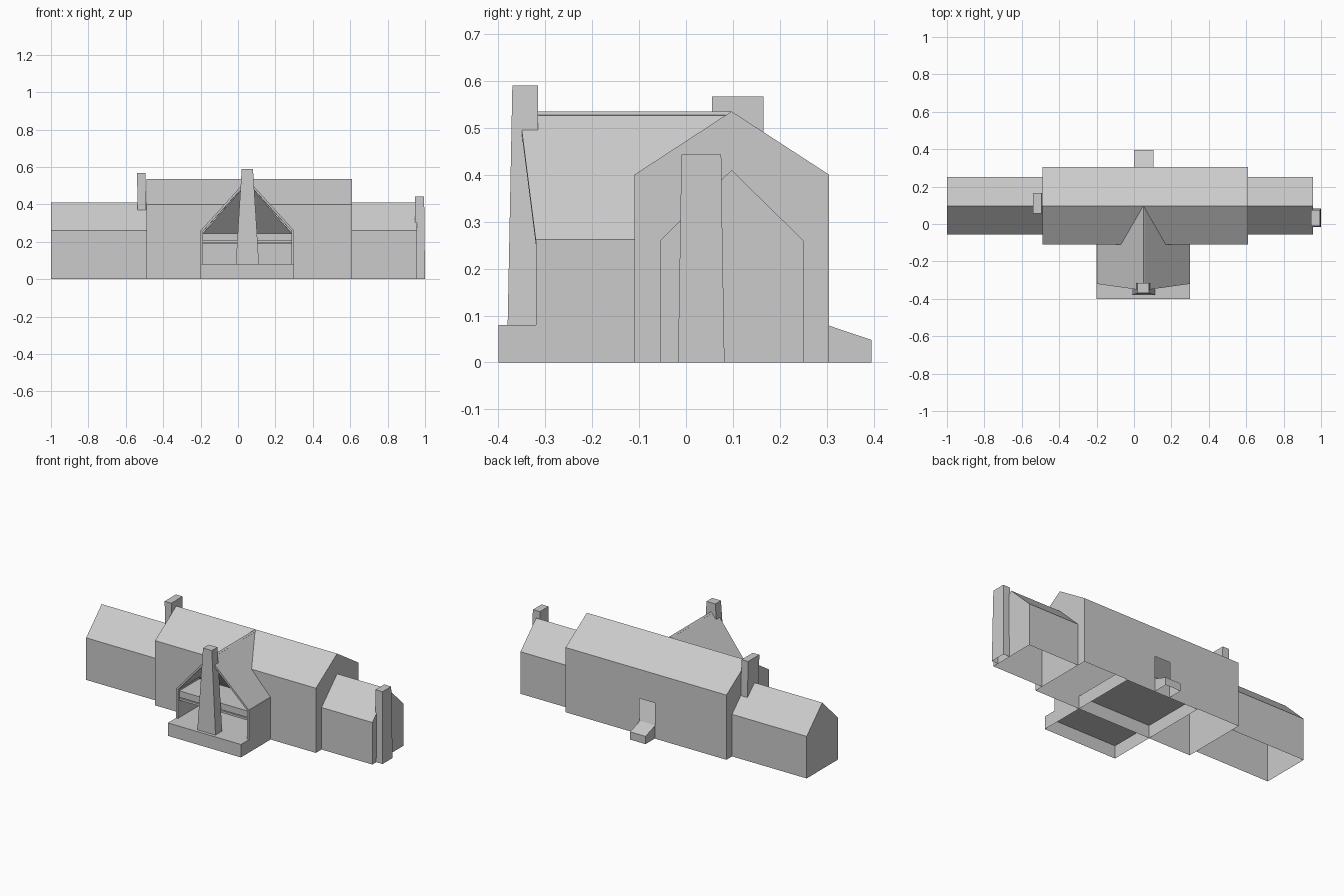
import bpy

cube = bpy.data.objects.get("Cube")
if cube:
    bpy.data.objects.remove(cube, do_unlink=True)

GREY = (0.6, 0.6, 0.6, 1)
grey = bpy.data.materials.new("plain_grey")
grey.use_nodes = True
grey.diffuse_color = GREY
grey.node_tree.nodes["Principled BSDF"].inputs["Base Color"].default_value = GREY

MID = 0.05      # porch centre line
RIDGE_Y = 0.097


def make(name, verts, faces, thickness=0):
    mesh = bpy.data.meshes.new(name)
    mesh.from_pydata(verts, [], faces)
    mesh.materials.append(grey)
    obj = bpy.data.objects.new(name, mesh)
    bpy.context.collection.objects.link(obj)
    if thickness:
        mod = obj.modifiers.new("thickness", "SOLIDIFY")
        mod.thickness = thickness
        mod.offset = -1
    return obj


def block(name, low, high, z0, z1, bottom=True):
    """Prism between two rectangles (x0, x1, y0, y1) at z0 and z1."""
    verts = []
    for (xa, xb, ya, yb), z in ((low, z0), (high, z1)):
        verts += [(xa, ya, z), (xb, ya, z), (xb, yb, z), (xa, yb, z)]
    faces = [(i, (i + 1) % 4, (i + 1) % 4 + 4, i + 4) for i in range(4)]
    faces.append((4, 5, 6, 7))
    if bottom:
        faces.append((3, 2, 1, 0))
    return make(name, verts, faces)


def gabled_shell(name, x0, x1, y0, y1, eave, ridge, door=None):
    """House body open underneath, with an optional doorway in the back."""
    profile = [(y0, 0), (y0, eave), (RIDGE_Y, ridge), (y1, eave), (y1, 0)]
    verts = [(x, y, z) for x in (x0, x1) for y, z in profile]
    faces = [(0, 5, 6, 1), (1, 6, 7, 2), (2, 7, 8, 3),
             (4, 3, 2, 1, 0), (5, 6, 7, 8, 9)]
    back = [9, 4, 3, 8]
    if door:
        da, db, top = door
        verts += [(da, y1, 0), (da, y1, top), (db, y1, top), (db, y1, 0)]
        faces += [(4, 10, 11, 3), (11, 12, 8, 3), (13, 9, 8, 12)]
    else:
        faces.append(back)
    return make(name, verts, faces)


# Main hall and the two lower wings
gabled_shell("main_hall", -0.49, 0.61, -0.11, 0.305, 0.40, 0.535, (0, 0.105, 0.22))
gabled_shell("right_wing", -1.0, -0.49, -0.055, 0.25, 0.26, 0.41)
gabled_shell("left_wing", 0.61, 0.957, -0.055, 0.25, 0.26, 0.41)

# Raised porch base running through the hall as a floor
block("porch_base", (-0.2, 0.3, -0.4, 0.3), (-0.2, 0.3, -0.4, 0.3), 0, 0.08, False)

# Porch roof slopes and side walls, mirrored about the porch centre line
for side, label in ((1, "left"), (-1, "right")):
    roof = [(0, RIDGE_Y, 0.535), (0, -0.355, 0.535), (0.25, -0.32, 0.26),
            (0.25, -0.11, 0.26), (0.12, -0.11, 0.40)]
    order = (0, 1, 2, 3, 4) if side > 0 else (4, 3, 2, 1, 0)
    make(label + "_porch_roof", [(MID + side * x, y, z) for x, y, z in roof],
         [order], 0.012)
    outer, inner = sorted((MID + side * 0.25, MID + side * 0.237))
    wall = (outer, inner, -0.32, -0.11)
    block(label + "_porch_wall", wall, wall, 0.08, 0.262)

# Sloping ceiling under the gable, with ledge and cross bar below it
make("gable_ceiling", [(MID - 0.237, -0.11, 0.245), (MID + 0.237, -0.11, 0.245),
                       (MID, -0.345, 0.515)], [(0, 1, 2)])
for name, z0, z1, back in (("porch_ledge", 0.205, 0.245, -0.11),
                           ("porch_cross_bar", 0.187, 0.2, -0.285)):
    rect = (MID - 0.237, MID + 0.237, -0.305, back)
    block(name, rect, rect, z0, z1)

# Chimneys
block("front_chimney", (-0.012, 0.112, -0.38, -0.315), (0.02, 0.08, -0.37, -0.315), 0.08, 0.59)
block("right_chimney", (-0.535, -0.49, 0.055, 0.165), (-0.54, -0.495, 0.055, 0.165), 0.3, 0.567)
block("left_chimney_base", (0.955, 1.0, -0.017, 0.082), (0.957, 0.997, -0.012, 0.077), 0, 0.3, False)
block("left_chimney_top", (0.947, 0.997, -0.012, 0.077), (0.947, 0.995, -0.01, 0.075), 0.3, 0.443)

# Sloped step at the back door
step = block("back_step", (0, 0.105, 0.3, 0.395), (0, 0.105, 0.3, 0.395), 0, 0.08, False)
for v in step.data.vertices:
    if v.co.z > 0.01 and v.co.y > 0.35:
        v.co.z = 0.048
